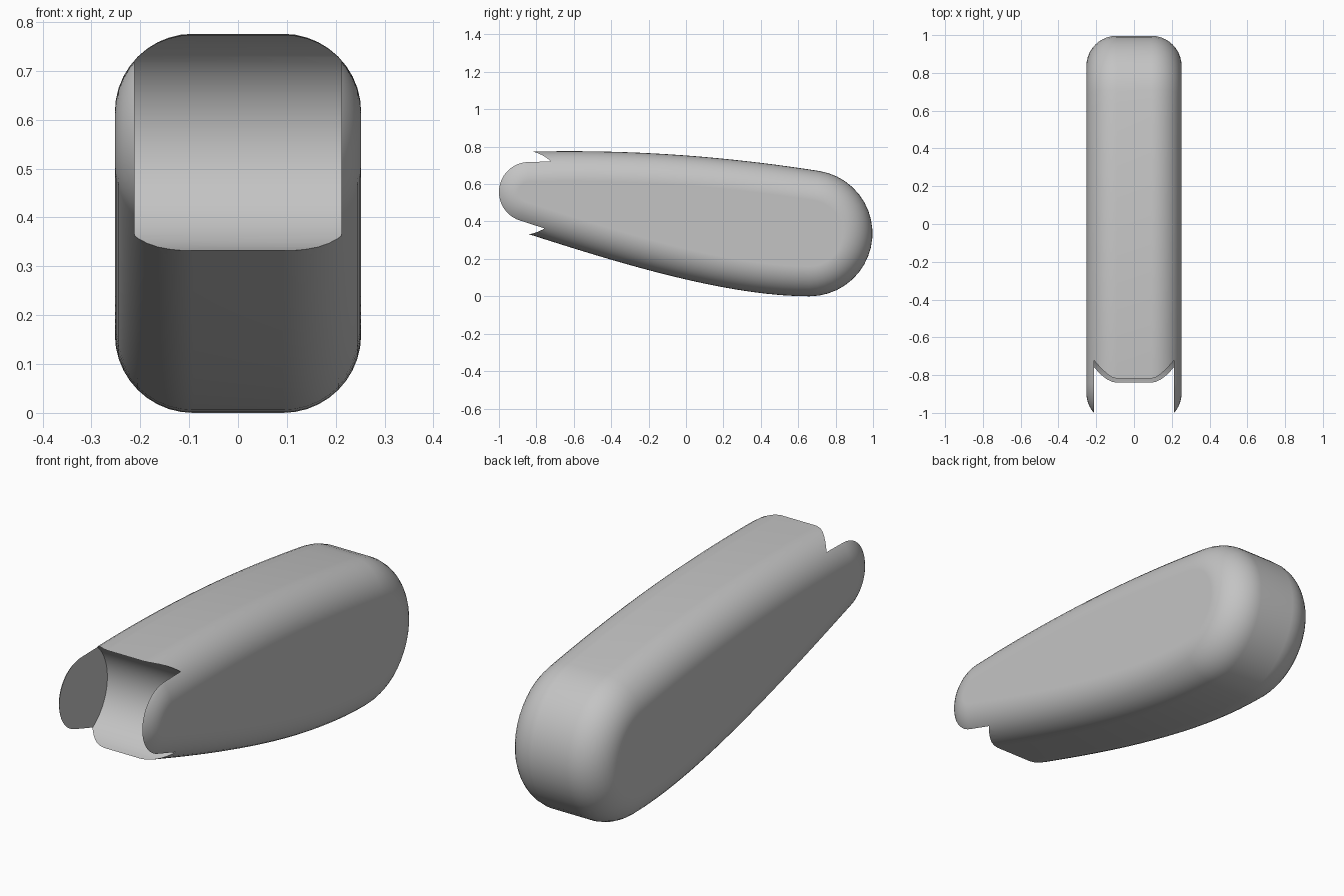
import bpy, bmesh
from math import sin, cos, radians, pi
from mathutils import Vector
from mathutils.geometry import interpolate_bezier

cube = bpy.data.objects.get("Cube")
if cube:
    bpy.data.objects.remove(cube, do_unlink=True)

HALF_WIDTH, ROUND, STEPS = 0.252, 0.16, 10

grey = bpy.data.materials.new("plain grey")
grey.use_nodes = True
grey.diffuse_color = (0.55, 0.55, 0.55, 1)
grey.node_tree.nodes["Principled BSDF"].inputs["Base Color"].default_value = grey.diffuse_color


def arc(cy, cz, r, start, end, n):
    angles = [radians(start + (end - start) * i / n) for i in range(n + 1)]
    return [Vector((cy + r * cos(a), cz + r * sin(a))) for a in angles]


def curve(*points):
    return [p.to_2d() for p in interpolate_bezier(*[Vector(p) for p in points], 20)]


def new_object(name, bm):
    bmesh.ops.recalc_face_normals(bm, faces=bm.faces)
    mesh = bpy.data.meshes.new(name)
    bm.to_mesh(mesh)
    bm.free()
    mesh.materials.append(grey)
    obj = bpy.data.objects.new(name, mesh)
    bpy.context.collection.objects.link(obj)
    return obj


# Side outline (y, z): long top, large round back, long underside, small round nose
back = arc(0.66, 0.337, 0.337, 81, -90, 20)
nose = arc(-0.84, 0.558, 0.215, 253, 92, 20)
top = curve(nose[-1], (-0.3, 0.787), (0.2, 0.75), back[0])
under = curve(back[-1], (0.2, 0), (-0.4, 0.19), nose[0])
outline = top[:-1] + back[:-1] + under[:-1] + nose[:-1]
count = len(outline)

# Inward directions for the rounded long edges
inward = []
for i in range(count):
    along = (outline[(i + 1) % count] - outline[i - 1]).normalized()
    inward.append(Vector((along.y, -along.x)))

# Body: outline rings from one side to the other, with quarter-round edges
levels = []
for i in range(STEPS + 1):
    a = pi / 2 * i / STEPS
    levels.append((HALF_WIDTH - ROUND + ROUND * sin(a), ROUND * (1 - cos(a))))
levels = [(-x, d) for x, d in reversed(levels)] + levels

bm = bmesh.new()
rings = []
for x, depth in levels:
    points = [p + n * depth for p, n in zip(outline, inward)]
    rings.append([bm.verts.new((x, p.x, p.y)) for p in points])
for r1, r2 in zip(rings, rings[1:]):
    for i in range(count):
        j = (i + 1) % count
        bm.faces.new((r1[i], r1[j], r2[j], r2[i]))
bm.faces.new(rings[0])
bm.faces.new(rings[-1])
body = new_object("body", bm)

# Round notch between the two front cheeks
bm = bmesh.new()
ends = [[bm.verts.new((x, p.x, p.y)) for p in arc(-0.875, 0.555, 0.226, 0, 360, 64)[:-1]]
        for x in (-0.212, 0.212)]
for i in range(64):
    j = (i + 1) % 64
    bm.faces.new((ends[0][i], ends[0][j], ends[1][j], ends[1][i]))
for end in ends:
    bm.faces.new(end)
cutter = new_object("notch_cutter", bm)
cutter.hide_render = True

cut = body.modifiers.new("notch", "BOOLEAN")
cut.operation = "DIFFERENCE"
cut.solver = "EXACT"
cut.object = cutter

bpy.ops.object.select_all(action="DESELECT")
body.select_set(True)
bpy.context.view_layer.objects.active = body
bpy.ops.object.modifier_apply(modifier=cut.name)
bpy.data.objects.remove(cutter, do_unlink=True)

# Smooth shading with flat sides and crisp notch edges
bpy.ops.object.shade_smooth_by_angle(angle=radians(30))
weighted = body.modifiers.new("flat_sides", "WEIGHTED_NORMAL")
weighted.keep_sharp = True
